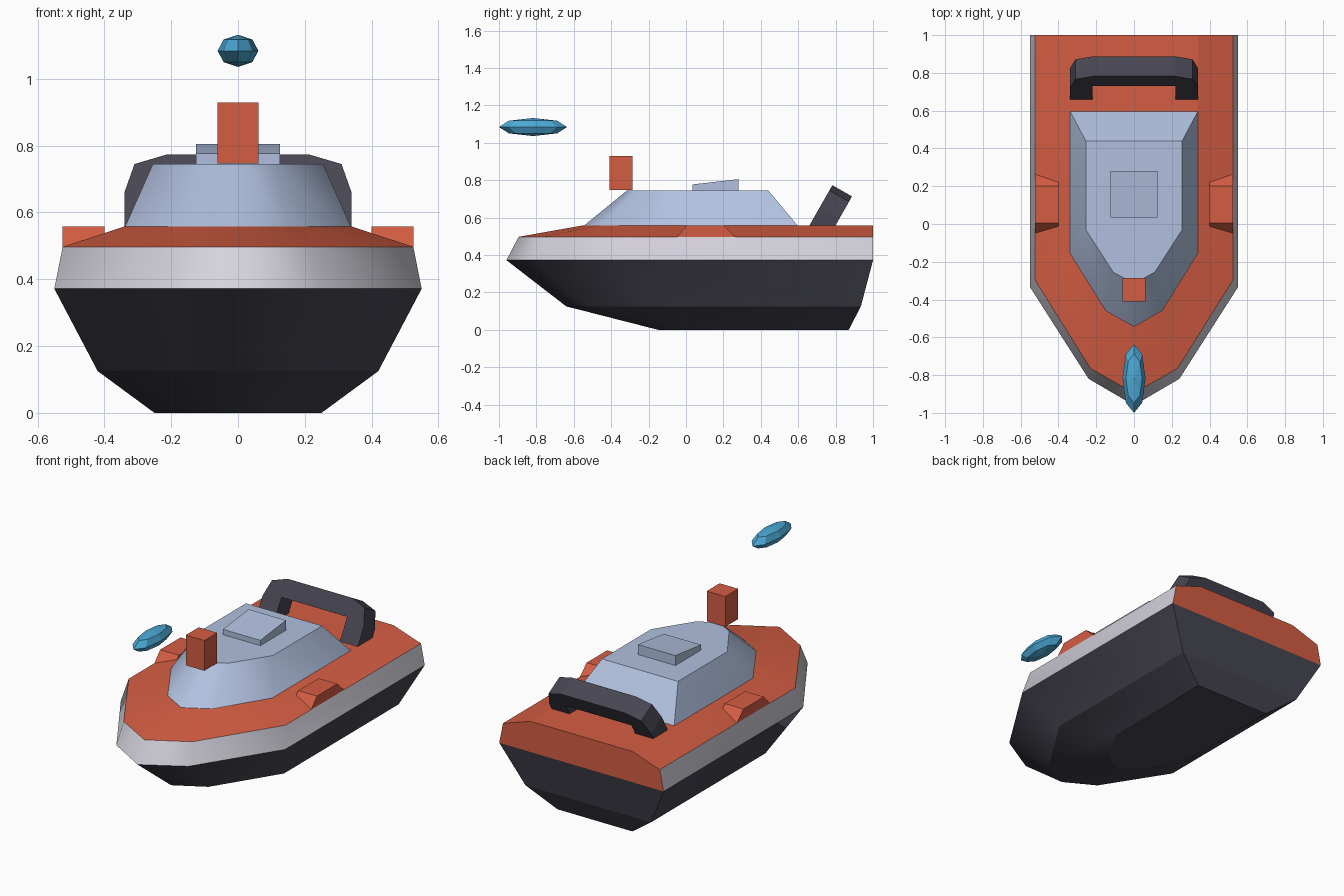
import bpy, bmesh, math

if "Cube" in bpy.data.objects:
    bpy.data.objects.remove(bpy.data.objects["Cube"])


def mat(name, rgb):
    m = bpy.data.materials.new(name)
    m.diffuse_color = (*rgb, 1)
    m.use_nodes = True
    m.node_tree.nodes["Principled BSDF"].inputs["Base Color"].default_value = m.diffuse_color
    return m


ORANGE = mat("orange", (0.66, 0.11, 0.055))
DARK = mat("charcoal", (0.063, 0.061, 0.084))
GREY = mat("light_grey", (0.67, 0.65, 0.72))
BLUE = mat("pale_blue", (0.44, 0.53, 0.74))
CYAN = mat("cyan", (0.07, 0.39, 0.66))


def finish(name, bm, mats, smooth=False):
    bmesh.ops.recalc_face_normals(bm, faces=bm.faces)
    if smooth:
        # smooth around the bow, sharp along horizontal rings and corners
        for f in bm.faces:
            f.smooth = True
        for e in bm.edges:
            level = abs(e.verts[0].co.z - e.verts[1].co.z) < 1e-4
            e.smooth = not level and e.calc_face_angle(0) < math.radians(62)
    me = bpy.data.meshes.new(name)
    bm.to_mesh(me)
    bm.free()
    for m in mats:
        me.materials.append(m)
    ob = bpy.data.objects.new(name, me)
    bpy.context.collection.objects.link(ob)
    return ob


def loft(name, rings, mats, rule=None):
    """Rings are (z, right-half outline from stern to bow), mirrored in x."""
    bm = bmesh.new()
    loops = []
    for z, half in rings:
        pts = half + [(-x, y) for x, y in reversed(half[:-1])]
        loops.append([bm.verts.new((x, y, z)) for x, y in pts])
    for a, b in zip(loops, loops[1:]):
        for i in range(len(a)):
            j = (i + 1) % len(a)
            bm.faces.new((a[i], a[j], b[j], b[i]))
    bm.faces.new(loops[0])
    bm.faces.new(loops[-1])
    bmesh.ops.recalc_face_normals(bm, faces=bm.faces)
    if rule:
        for f in bm.faces:
            f.material_index = rule(f)
    return finish(name, bm, mats, True)


def prism(name, pts, offset, m):
    """Extrude a 3D polygon along an offset."""
    bm = bmesh.new()
    f = bm.faces.new([bm.verts.new(p) for p in pts])
    r = bmesh.ops.extrude_face_region(bm, geom=[f], use_keep_orig=True)
    vs = [v for v in r["geom"] if isinstance(v, bmesh.types.BMVert)]
    bmesh.ops.translate(bm, verts=vs, vec=offset)
    return finish(name, bm, [m])


# Hull: dark bottom, grey rubbing band, orange deck and upper transom
def hull_colour(f):
    z = f.calc_center_median().z
    if z < 0.37:
        return 0
    if z < 0.495 and f.normal.y < 0.9:
        return 1
    return 2


loft("hull", [
    (0.0, [(0.25, 0.87), (0.25, 0.135), (0.11, -0.09), (0, -0.15)]),
    (0.125, [(0.42, 0.935), (0.42, -0.16), (0.18, -0.54), (0, -0.64)]),
    (0.372, [(0.55, 1.0), (0.55, -0.335), (0.24, -0.82), (0, -0.96)]),
    (0.497, [(0.525, 1.0), (0.525, -0.295), (0.23, -0.765), (0, -0.895)]),
    (0.558, [(0.34, 1.0), (0.34, -0.16), (0.15, -0.465), (0, -0.55)]),
], [DARK, GREY, ORANGE], hull_colour)

# Cabin
loft("cabin", [
    (0.553, [(0.34, 0.60), (0.34, -0.16), (0.15, -0.465), (0, -0.55)]),
    (0.745, [(0.255, 0.44), (0.255, -0.03), (0.11, -0.255), (0, -0.315)]),
], [BLUE])

# Sloped roof hatch
prism("roof_hatch", [(-0.125, y, z) for y, z in
      [(0.035, 0.74), (0.28, 0.74), (0.28, 0.805), (0.035, 0.777)]], (0.25, 0, 0), BLUE)

# Post on the front of the cabin roof
prism("front_post", [(x, y, 0.746) for x, y in
      [(-0.062, -0.41), (0.062, -0.41), (0.062, -0.287), (-0.062, -0.287)]],
      (0, 0, 0.183), ORANGE)

# Side steps on the deck
for side, x in (("left", -0.525), ("right", 0.40)):
    prism(side + "_deck_step", [(x, y, z) for y, z in
          [(-0.05, 0.496), (0.005, 0.558), (0.2, 0.558), (0.265, 0.496)]],
          (0.125, 0, 0), ORANGE)

# Tilted arch at the stern: outline in x and height, leaning backwards
half = [(0.22, 0.68), (0.22, 0.55), (0.34, 0.55), (0.34, 0.66), (0.31, 0.745), (0.215, 0.773)]
outline = half + [(-x, z) for x, z in reversed(half)]
prism("stern_arch", [(x, 0.66 + (z - 0.558) * 0.57, z) for x, z in outline],
      (0, 0.105, -0.06), DARK)

# Floating lamp gem above the bow
bm = bmesh.new()
bmesh.ops.create_uvsphere(bm, u_segments=8, v_segments=4, radius=1)
bmesh.ops.scale(bm, vec=(0.061, 0.182, 0.048), verts=bm.verts)
bmesh.ops.translate(bm, vec=(0, -0.818, 1.084), verts=bm.verts)
finish("floating_gem", bm, [CYAN])
